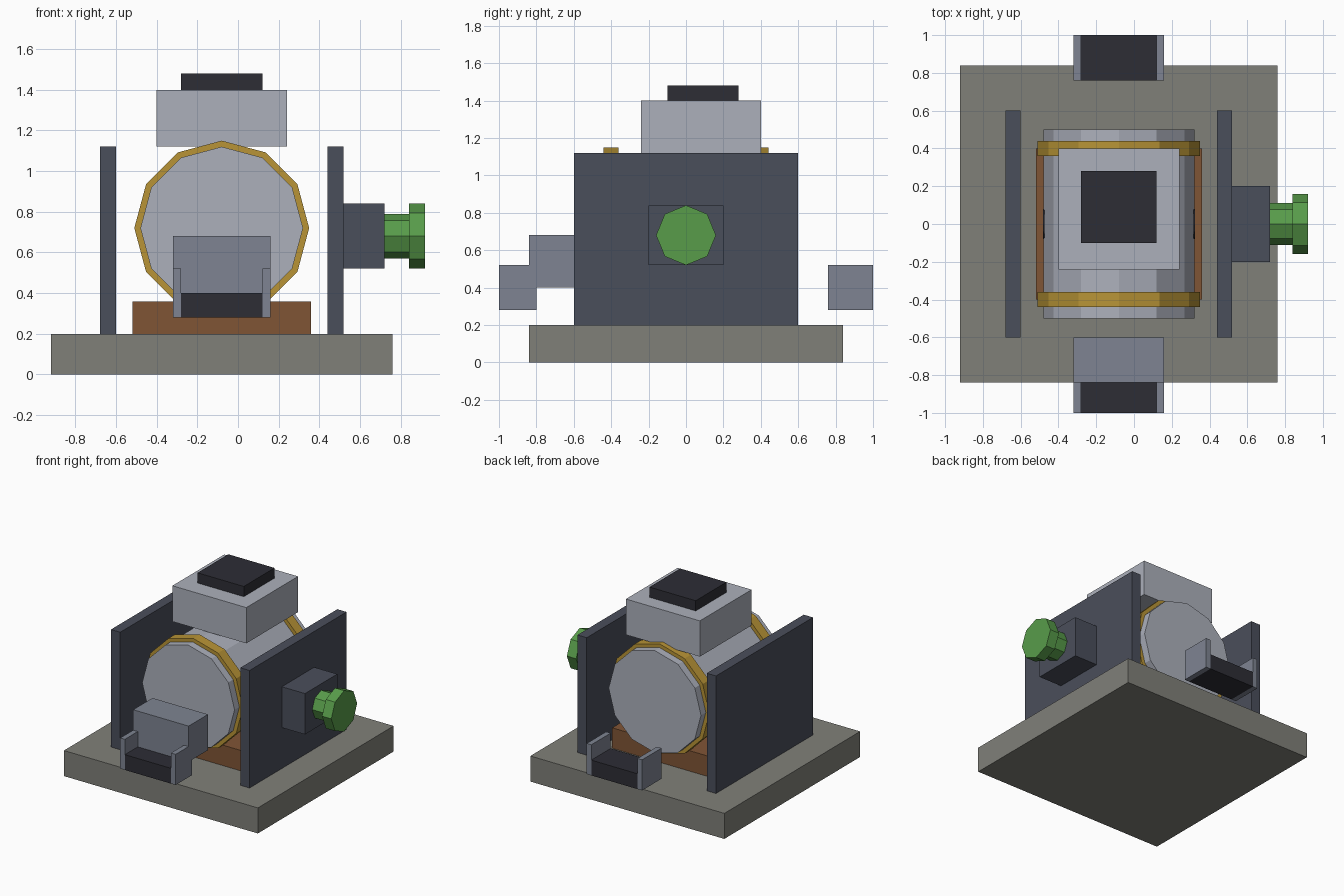
import bpy, math
from mathutils import Matrix

if "Cube" in bpy.data.objects:
    bpy.data.objects.remove(bpy.data.objects["Cube"])


def linear(c):
    c /= 255
    return c / 12.92 if c <= 0.04045 else ((c + 0.055) / 1.055) ** 2.4


def material(name, r, g, b):
    m = bpy.data.materials.new(name)
    m.diffuse_color = (linear(r), linear(g), linear(b), 1)
    m.use_nodes = True
    m.node_tree.nodes["Principled BSDF"].inputs["Base Color"].default_value = m.diffuse_color
    return m


STONE = material("stone grey", 128, 128, 121)
STEEL = material("light steel", 172, 176, 187)
MID = material("mid blue grey", 126, 132, 146)
SLATE = material("dark slate", 74, 78, 91)
BLACK = material("near black", 45, 45, 53)
BROWN = material("rust brown", 128, 85, 53)
GOLD = material("brass", 184, 148, 54)
GREEN = material("valve green", 88, 156, 74)


def box(name, x, y, z, mat):
    """Box from (min, max) ranges on each axis."""
    bpy.ops.mesh.primitive_cube_add(size=1)
    ob = bpy.context.object
    ob.name = name
    size = [r[1] - r[0] for r in (x, y, z)]
    mid = [(r[0] + r[1]) / 2 for r in (x, y, z)]
    ob.data.transform(Matrix.Translation(mid) @ Matrix.Diagonal((*size, 1)))
    ob.data.materials.append(mat)
    return ob


def prism(name, sides, radius, axis, span, centre, mat):
    """Flat-sided cylinder along x or y with one corner pointing up."""
    bpy.ops.mesh.primitive_cylinder_add(vertices=sides, radius=radius, depth=span[1] - span[0])
    ob = bpy.context.object
    ob.name = name
    turn = Matrix.Rotation(math.pi / 2, 4, 'X')
    mid = (span[0] + span[1]) / 2
    if axis == 'X':
        turn = Matrix.Rotation(math.pi / 2, 4, 'Z') @ turn
        loc = (mid, centre[0], centre[1])
    else:
        loc = (centre[0], mid, centre[1])
    ob.data.transform(Matrix.Translation(loc) @ turn)
    ob.data.materials.append(mat)
    return ob


CX, CZ = -0.08, 0.72   # tank axis

# Base slab and tank saddle
box("base", (-0.92, 0.76), (-0.84, 0.84), (0, 0.2), STONE)
box("saddle", (-0.52, 0.36), (-0.4, 0.4), (0.2, 0.36), BROWN)

# Tank with two brass bands
prism("tank", 12, 0.40, 'Y', (-0.5, 0.5), (CX, CZ), STEEL)
for label, y in (("front", -0.4), ("rear", 0.4)):
    prism(label + "_band", 12, 0.43, 'Y', (y - 0.04, y + 0.04), (CX, CZ), GOLD)

# Side walls and the small dark discs on the tank flanks
for label, s in (("left", -1), ("right", 1)):
    wall = sorted((CX + s * 0.52, CX + s * 0.60))
    box(label + "_wall", wall, (-0.6, 0.6), (0.2, 1.12), SLATE)
    disc = CX + s * 0.398
    prism(label + "_disc", 12, 0.08, 'X', (disc - 0.004, disc + 0.004), (0, CZ), BLACK)

# Top housing and cap
box("top_housing", (-0.4, 0.24), (-0.24, 0.4), (1.12, 1.4), STEEL)
box("top_cap", (-0.28, 0.12), (-0.1, 0.28), (1.4, 1.48), BLACK)

# Valve on the right wall
box("valve_block", (0.52, 0.72), (-0.2, 0.2), (0.52, 0.84), SLATE)
prism("valve_stem", 8, 0.11, 'X', (0.72, 0.84), (0, 0.68), GREEN)
prism("valve_knob", 8, 0.16, 'X', (0.84, 0.92), (0, 0.68), GREEN)

# Front housing, and a tray between two cheeks at each end
box("front_housing", (-0.32, 0.16), (-0.84, -0.6), (0.4, 0.68), MID)
for label, y in (("front", (-1, -0.8)), ("rear", (0.76, 1))):
    box(label + "_tray", (-0.28, 0.12), y, (0.28, 0.4), BLACK)
    box(label + "_left_cheek", (-0.32, -0.28), y, (0.28, 0.52), MID)
    box(label + "_right_cheek", (0.12, 0.16), y, (0.28, 0.52), MID)
